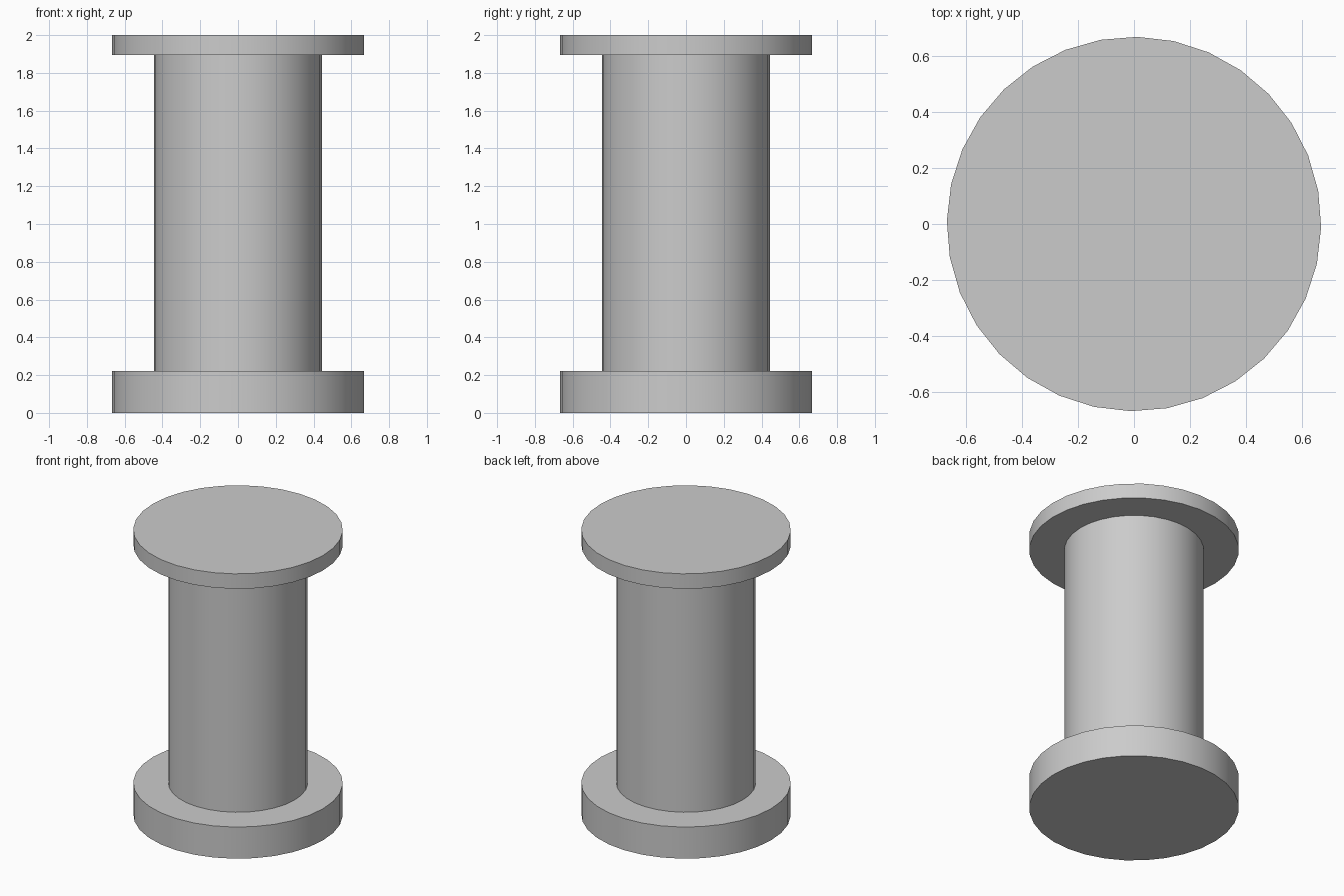
import bpy
import math

cube = bpy.data.objects.get("Cube")
if cube:
    bpy.data.objects.remove(cube, do_unlink=True)

# Single plain grey
GREY = (0.6, 0.6, 0.6, 1.0)
grey = bpy.data.materials.new("plain grey")
grey.use_nodes = True
grey.diffuse_color = GREY
grey.node_tree.nodes["Principled BSDF"].inputs["Base Color"].default_value = GREY


def disc(name, radius, bottom, top):
    """Upright 32-sided cylinder with smooth walls and sharp rims."""
    bpy.ops.mesh.primitive_cylinder_add(
        vertices=32, radius=radius, depth=top - bottom,
        location=(0, 0, (bottom + top) / 2), rotation=(0, 0, math.radians(-1)))
    part = bpy.context.object
    part.name = name
    part.data.materials.append(grey)
    bpy.ops.object.shade_smooth_by_angle(angle=math.radians(30))
    return part


# Thick foot, column and thin top flange
disc("base_flange", 0.667, 0, 0.222)
disc("column", 0.444, 0.222, 1.895)
disc("top_flange", 0.667, 1.895, 2)
